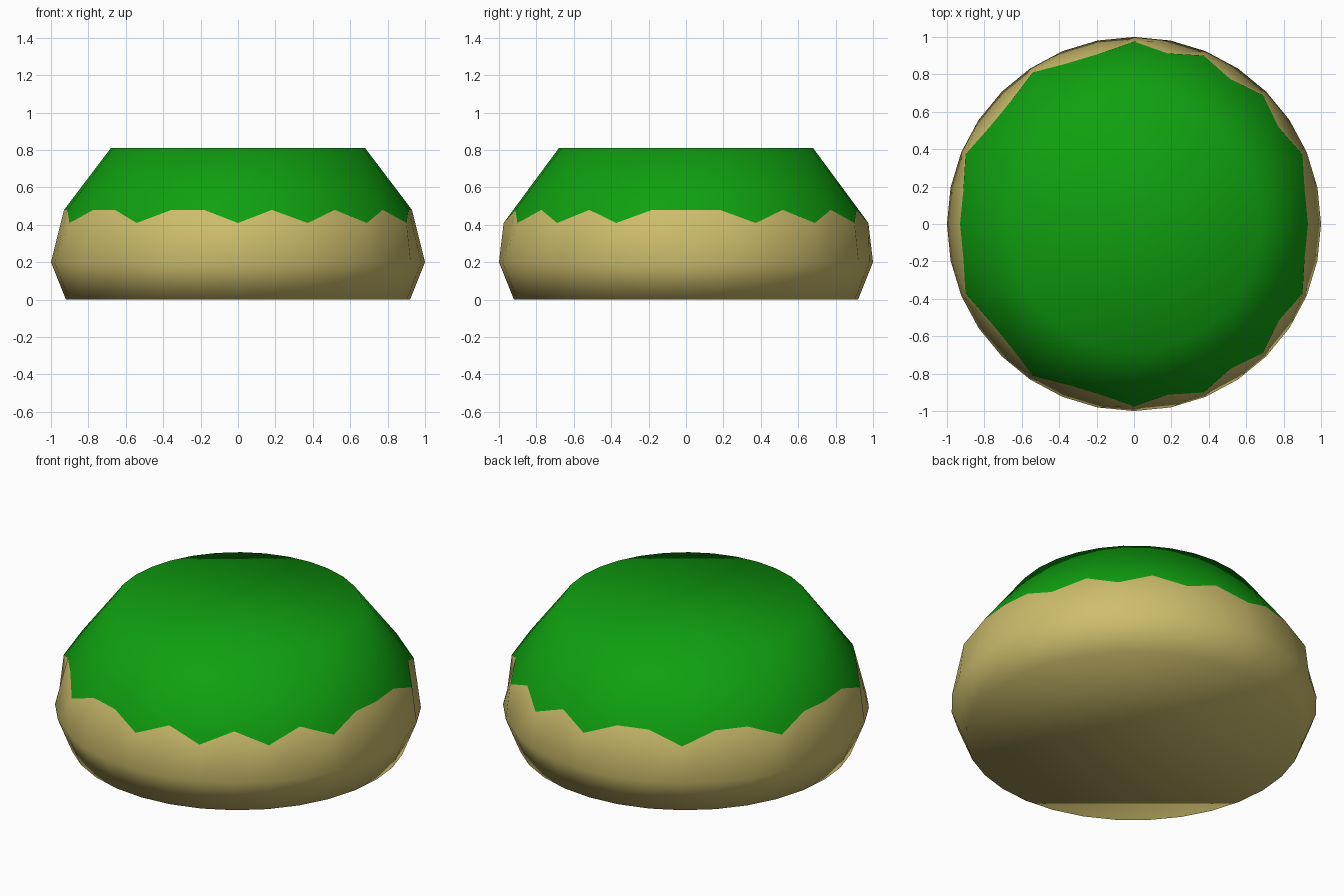
import bpy, bmesh
from math import sin, cos, tau

cube = bpy.data.objects.get("Cube")
if cube:
    bpy.data.objects.remove(cube, do_unlink=True)

SIDES = 32


def material(name, rgb):
    mat = bpy.data.materials.new(name)
    mat.use_nodes = True
    mat.diffuse_color = (*rgb, 1)
    mat.node_tree.nodes["Principled BSDF"].inputs["Base Color"].default_value = (*rgb, 1)
    return mat


def add_ring(bm, profile):
    """One loop of vertices; profile(i) gives radius and height, i counts from the front to +x."""
    verts = []
    for i in range(SIDES):
        r, z = profile(i)
        a = tau * i / SIDES
        verts.append(bm.verts.new((r * sin(a), -r * cos(a), z)))
    return verts


def bridge(bm, low, high, slot):
    for i in range(SIDES):
        j = (i + 1) % SIDES
        bm.faces.new((low[i], low[j], high[j], high[i])).material_index = slot


# Ragged edge of the cover: these points hang lower than the rest
drips = {0, 2, 4, 6, 10, 12, 14, 16, 19, 22, 26, 29}

bm = bmesh.new()
foot = add_ring(bm, lambda i: (0.92, 0))
belly = add_ring(bm, lambda i: (1.0, 0.2))
edge = add_ring(bm, lambda i: (0.975, 0.41) if i in drips else (0.93, 0.48))
crown = add_ring(bm, lambda i: (0.68, 0.81))

# Sandy body below, green cover above
bm.faces.new(foot[::-1]).material_index = 0
bridge(bm, foot, belly, 0)
bridge(bm, belly, edge, 0)
bridge(bm, edge, crown, 1)
bm.faces.new(crown).material_index = 1

for face in bm.faces:
    face.smooth = True

mesh = bpy.data.meshes.new("grassy_mound")
bm.to_mesh(mesh)
bm.free()
mesh.materials.append(material("sand", (0.61, 0.51, 0.15)))
mesh.materials.append(material("grass_green", (0.005, 0.35, 0.005)))
mound = bpy.data.objects.new("grassy_mound", mesh)
bpy.context.collection.objects.link(mound)
